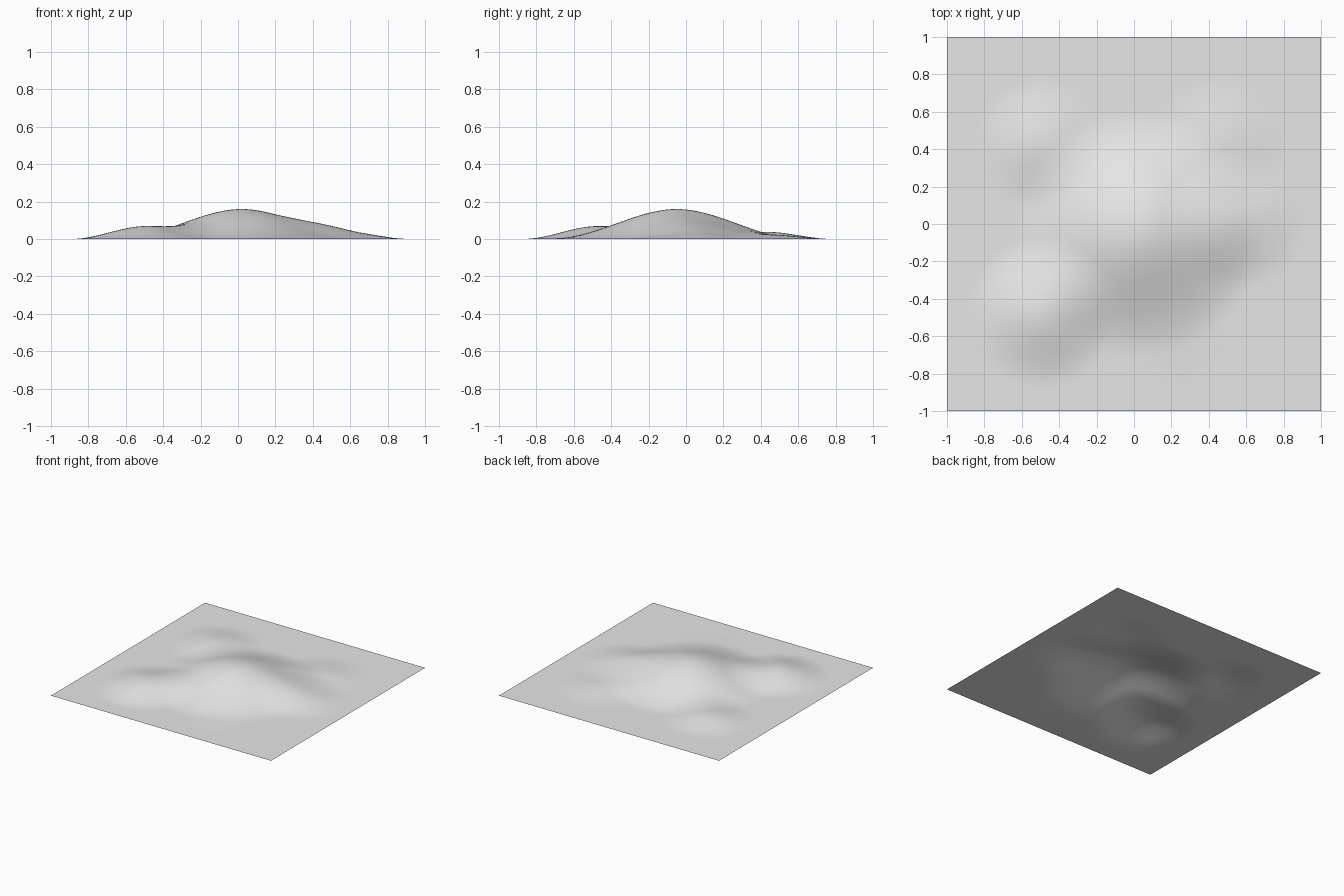
import bpy
import bmesh
from mathutils import Vector

cube = bpy.data.objects.get("Cube")
if cube:
    bpy.data.objects.remove(cube, do_unlink=True)

# Ground colour
ground = bpy.data.materials.new("ground_grey")
ground.use_nodes = True
ground.diffuse_color = (0.8, 0.8, 0.8, 1)
ground.node_tree.nodes["Principled BSDF"].inputs["Base Color"].default_value = (0.8, 0.8, 0.8, 1)

# Hills: centre, radius, height
HILLS = [
    ((0.02, -0.05), 0.66, 0.16),    # main hill
    ((0.54, 0.02), 0.38, 0.043),    # right shoulder
    ((-0.49, -0.47), 0.40, 0.069),  # front left hill
    ((-0.50, 0.43), 0.35, 0.038),   # back left hill
    ((0.45, 0.43), 0.36, 0.024),    # back right hill
    ((0.22, -0.57), 0.30, 0.006),   # foothill
]


def bump(point, centre, radius, height):
    """Smooth falloff from the hill centre to its rim."""
    t = max(0.0, 1 - (point - Vector(centre)).length / radius)
    return height * t * t * (3 - 2 * t)


# Terrain sheet, raised hill by hill
bm = bmesh.new()
bmesh.ops.create_grid(bm, x_segments=72, y_segments=72, size=1)
for v in bm.verts:
    v.co.z = sum(bump(v.co.xy, *hill) for hill in HILLS)

for f in bm.faces:
    f.smooth = True

mesh = bpy.data.meshes.new("terrain")
bm.to_mesh(mesh)
bm.free()
mesh.materials.append(ground)
terrain = bpy.data.objects.new("terrain", mesh)
bpy.context.collection.objects.link(terrain)
